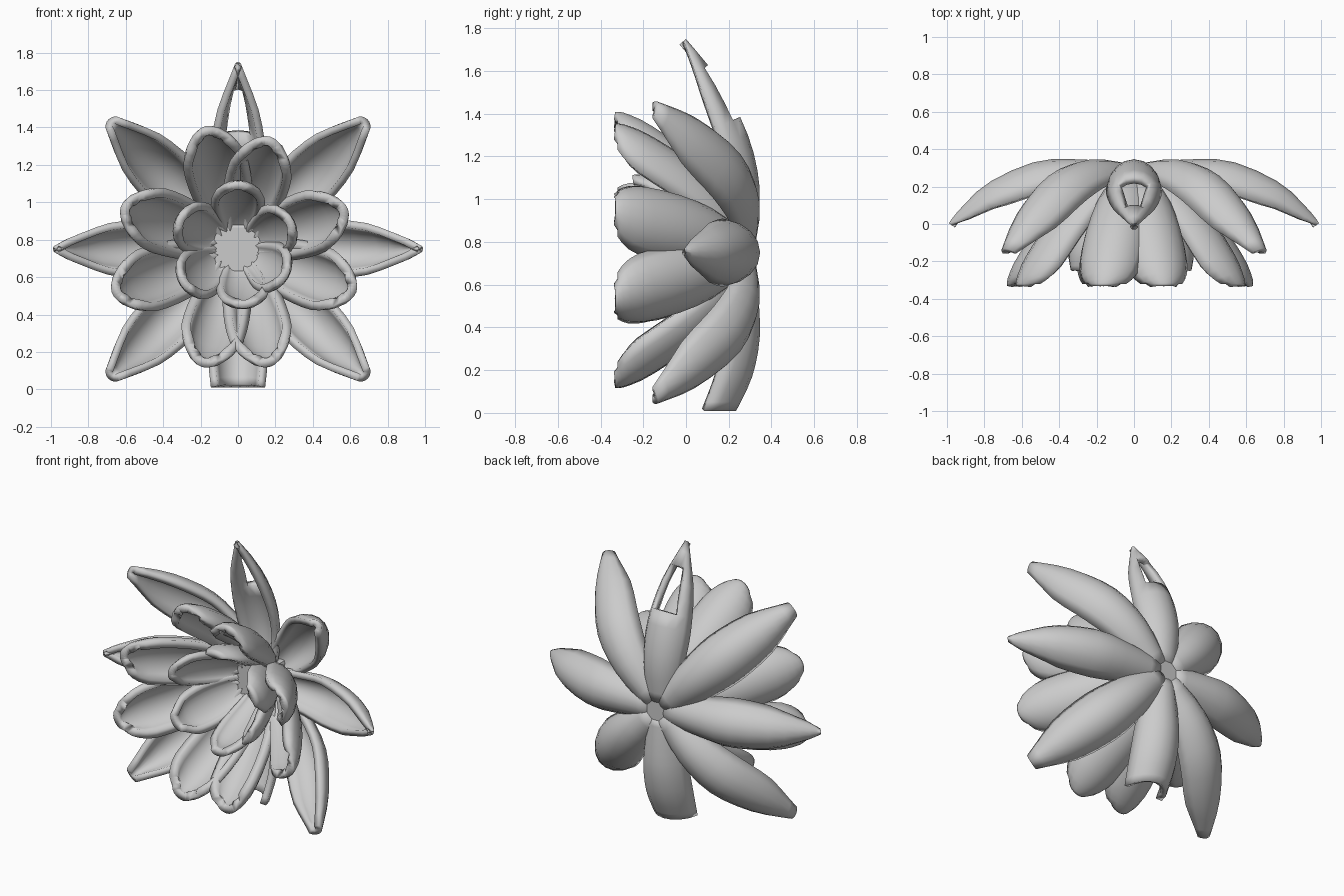
import bpy, bmesh, math
from mathutils import Vector

if "Cube" in bpy.data.objects:
    bpy.data.objects.remove(bpy.data.objects["Cube"])

CZ = 0.75  # height of the flower's middle


def sample(pts, t):
    """Smooth (Catmull-Rom) sample of a list of tuples, t in 0..1."""
    n = len(pts) - 1
    i = min(int(t * n), n - 1)
    u = t * n - i
    p = [Vector(pts[max(0, min(n, k))]) for k in (i - 1, i, i + 1, i + 2)]
    return 0.5 * (2 * p[1] + (p[2] - p[0]) * u
                  + (2 * p[0] - 5 * p[1] + 4 * p[2] - p[3]) * u * u
                  + (3 * p[1] - p[0] - 3 * p[2] + p[3]) * u ** 3)


def petal(name, angle, profile, reach=1.0, thick=0.04, cup=1.25, hole=None, lean=1.0):
    """Cupped petal; profile points are (radius, y, half width)."""
    rows, cols = 12, 8
    a = math.radians(angle)
    out, side = Vector((math.cos(a), 0, math.sin(a))), Vector((-math.sin(a), 0, math.cos(a)))
    bm = bmesh.new()
    grid = []
    arc = math.radians(80)
    for j in range(rows + 1):
        t = j / rows
        r, y, w = sample(profile, t)
        d = sample(profile, min(1, t + 0.02)) - sample(profile, max(0, t - 0.02))
        d = Vector((d.x, d.y * lean)).normalized()
        row = []
        for i in range(cols + 1):
            s = (2 * i / cols - 1) * arc
            lift = w * (1 - math.cos(s)) * cup
            rr, yy = r * reach + d.y * lift, y - d.x * lift
            row.append(bm.verts.new(out * rr + side * (w * math.sin(s) / math.sin(arc))
                                    + Vector((0, yy, CZ))))
        grid.append(row)
    for j in range(rows):
        for i in range(cols):
            if hole and hole[0] <= j < hole[1] and 2 <= i < cols - 2:
                continue
            bm.faces.new((grid[j][i], grid[j + 1][i], grid[j + 1][i + 1], grid[j][i + 1]))
    me = bpy.data.meshes.new(name)
    bm.to_mesh(me)
    bm.free()
    ob = bpy.data.objects.new(name, me)
    bpy.context.collection.objects.link(ob)
    m = ob.modifiers.new("thickness", 'SOLIDIFY')
    m.thickness, m.offset = thick, 1
    bpy.context.view_layer.objects.active = ob
    ob.select_set(True)
    bpy.ops.object.shade_smooth_by_angle(angle=math.radians(35))
    ob.select_set(False)
    return ob


# Outer ring: two pointed side petals, four diagonals, one pierced, one cut short
SIDE = [(0.06, 0.325, 0.11), (0.28, 0.345, 0.135), (0.52, 0.335, 0.16),
        (0.78, 0.22, 0.135), (0.93, 0.08, 0.07), (0.99, 0.005, 0.02)]
DIAG = [(0.06, 0.325, 0.10), (0.33, 0.345, 0.14), (0.60, 0.265, 0.165),
        (0.83, 0.07, 0.14), (0.98, -0.13, 0.05)]
TOP = [(0.06, 0.325, 0.11), (0.30, 0.345, 0.14), (0.55, 0.29, 0.15),
       (0.80, 0.16, 0.11), (1.0, 0.0, 0.015)]
BOTTOM = [(0.06, 0.325, 0.11), (0.22, 0.34, 0.13), (0.40, 0.345, 0.155),
          (0.58, 0.31, 0.16), (0.74, 0.235, 0.145)]
for ang in (0, 180):
    petal("outer_side_petal", ang, SIDE)
for ang in (45, 135, 225, 315):
    petal("outer_diagonal_petal", ang, DIAG, cup=1.15)
petal("outer_top_petal", 90, TOP, cup=1.1, hole=(7, 10))
petal("outer_bottom_petal", 270, BOTTOM, lean=0.0)

# Middle ring: eight blunt spoon-shaped petals
MID = [(0.06, 0.29, 0.10), (0.27, 0.21, 0.14), (0.46, 0.04, 0.17),
       (0.61, -0.16, 0.17), (0.67, -0.28, 0.125), (0.68, -0.33, 0.07)]
for ang, reach in ((20, 0.92), (160, 0.98), (-20, 0.99), (199, 1.05),
                   (74, 0.92), (105, 1.0), (-75, 0.96), (-107, 0.97)):
    petal("middle_petal", ang, MID, reach, thick=0.05, cup=0.95)

# Inner ring: short upright petals around the hollow centre
INNER = [(0.10, 0.26, 0.09), (0.19, 0.17, 0.12), (0.28, 0.02, 0.145),
         (0.34, -0.14, 0.13), (0.34, -0.25, 0.065)]
for ang, reach in ((90, 1.07), (27, 0.98), (153, 1.08), (212, 1.06), (278, 0.94), (330, 0.9)):
    petal("inner_petal", ang, INNER, reach, thick=0.045, cup=0.65)

# Flat square core that joins the petal bases
bpy.ops.mesh.primitive_cube_add(size=1, location=(0, 0.245, CZ))
core = bpy.context.object
core.name = "flower_core"
core.scale = (0.27, 0.15, 0.27)
bpy.ops.object.transform_apply(location=False, rotation=False, scale=True)
b = core.modifiers.new("soft_edges", 'BEVEL')
b.width, b.segments = 0.02, 2
